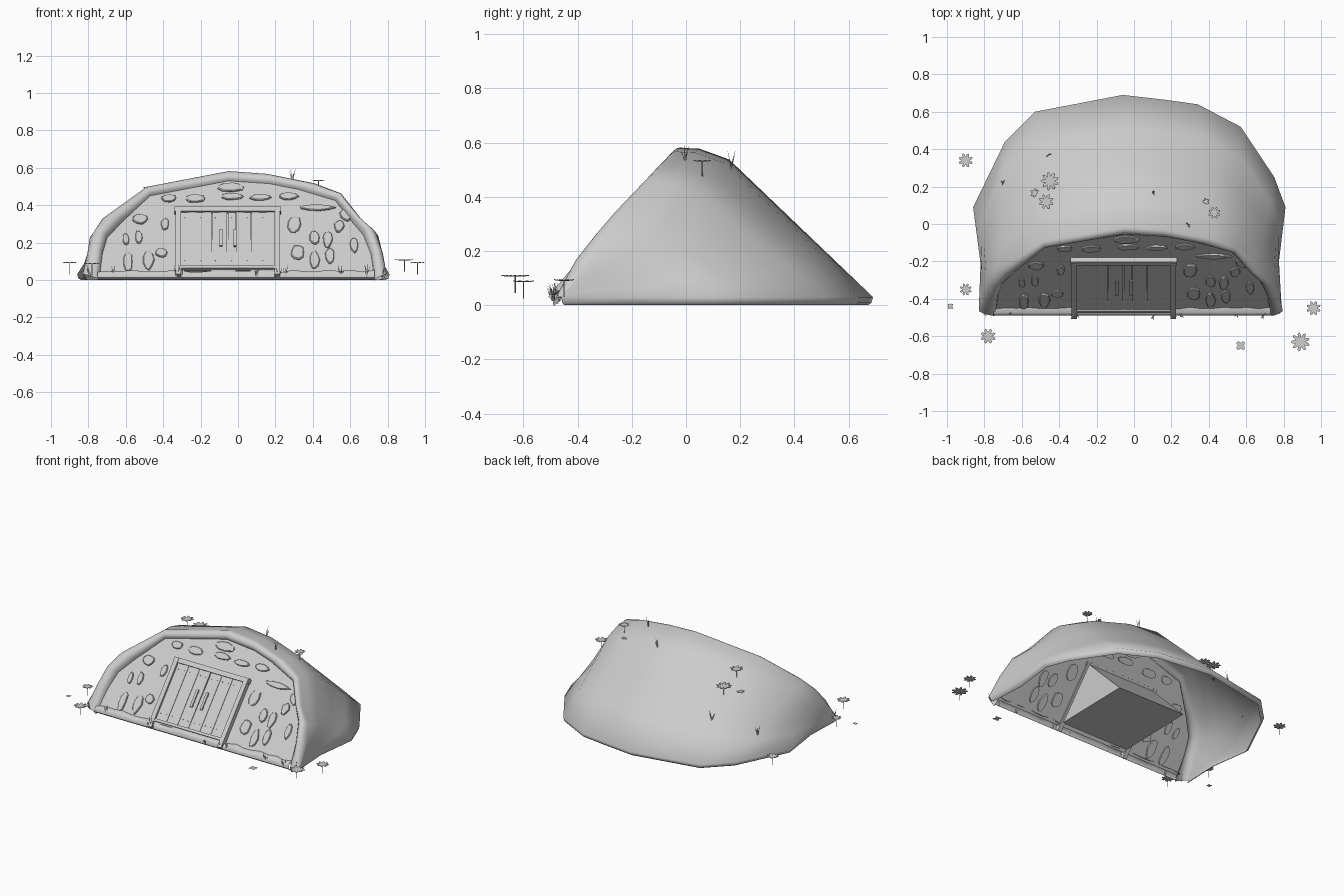
import bpy, bmesh, math, random
from mathutils import Vector
from mathutils.bvhtree import BVHTree

if "Cube" in bpy.data.objects:
    bpy.data.objects.remove(bpy.data.objects["Cube"])

random.seed(4)
gray = bpy.data.materials.new("plain_gray")
gray.diffuse_color = (0.61, 0.61, 0.61, 1)
gray.use_nodes = True
gray.node_tree.nodes["Principled BSDF"].inputs["Base Color"].default_value = gray.diffuse_color


def make(name, verts, faces, smooth=None):
    me = bpy.data.meshes.new(name)
    me.from_pydata([tuple(v) for v in verts], [], faces)
    bm = bmesh.new()
    bm.from_mesh(me)
    bmesh.ops.recalc_face_normals(bm, faces=bm.faces)
    bm.to_mesh(me)
    bm.free()
    me.materials.append(gray)
    ob = bpy.data.objects.new(name, me)
    bpy.context.collection.objects.link(ob)
    if smooth:
        bpy.ops.object.select_all(action='DESELECT')
        ob.select_set(True)
        bpy.context.view_layer.objects.active = ob
        bpy.ops.object.shade_smooth_by_angle(angle=math.radians(smooth))
    return ob


def W(u, v, w=0.0):
    """Leaning wall: u across, v height, w outward from the wall."""
    return Vector((u, -0.49 + 0.83 * v - 0.769 * w, v + 0.639 * w))


class Parts:
    """Collects pieces that become one object."""
    def __init__(self):
        self.v, self.f = [], []

    def prism(self, bottom, top):
        b, n = len(self.v), len(bottom)
        self.v += list(bottom) + list(top)
        self.f += [tuple(range(b, b + n)), tuple(range(b + n, b + 2 * n))]
        self.f += [(b + i, b + (i + 1) % n, b + n + (i + 1) % n, b + n + i) for i in range(n)]

    def wall_box(self, u0, u1, v0, v1, w0, w1):
        ring = [(u0, v0), (u1, v0), (u1, v1), (u0, v1)]
        self.prism([W(u, v, w0) for u, v in ring], [W(u, v, w1) for u, v in ring])

    def build(self, name, smooth=None):
        return make(name, self.v, self.f, smooth)


# Earth mound: rolled front lip lofted back to the ground outline
inner = [(-.74, 0), (-.725, .14), (-.70, .225), (-.62, .31), (-.47, .45), (-.05, .53), (.17, .515),
         (.32, .485), (.52, .425), (.61, .31), (.67, .24), (.71, .14), (.73, 0)]
outer = [(-.83, .03), (-.805, .14), (-.785, .235), (-.73, .32), (-.49, .493), (-.05, .58), (.155, .565),
         (.42, .51), (.556, .455), (.66, .318), (.743, .245), (.775, .14), (.795, .03)]
foot = [(-.83, -.46), (-.82, -.2), (-.86, .09), (-.69, .44), (-.53, .60), (-.06, .69), (.16, .665),
        (.34, .64), (.57, .52), (.75, .25), (.81, .09), (.775, -.2), (.79, -.46)]
verts, faces = [], []
for k, (a, o, g) in enumerate(zip(inner, outer, foot)):
    push = 0.045 * min(1, o[1] / 0.15) * (1 - .5 * max(0, o[1] - .3) / .28)
    O, G = W(*o), Vector((g[0], g[1], 0.03))
    crest = O.lerp(G, 0.24)
    crest.z *= 1 + .2 * min(1, o[1] / .5) if o[1] > .05 else 1
    mix = lambda t, w: W(a[0] + (o[0] - a[0]) * t, a[1] + (o[1] - a[1]) * t, push * w)
    ridge = O.lerp(crest, 0.35) + Vector((0, 0, 0.012 * min(1, o[1] / .5)))
    pull = Vector((.018 if o[0] < 0 else -.018, 0, 0)) if k in (2, 10) else Vector()
    col = [W(a[0], a[1], -.005), mix(.08, .5), mix(.25, .85), mix(.5, 1), mix(.72, .85), mix(.9, .5), O]
    col += [ridge, crest + pull * .4] + [crest.lerp(G, t) + pull for t in (.33, .66)]
    col += [G, Vector((g[0] * .992, g[1] * .992, .008)), Vector((g[0] * .975, g[1] * .975, 0))]
    verts += col
R = len(col)
for k in range(len(inner) - 1):
    for r in range(R - 1):
        i = k * R + r
        faces.append((i, i + 1, i + R + 1, i + R))
make("earth_mound", verts, faces, 80)
tree = BVHTree.FromPolygons([tuple(v) for v in verts], faces)


def ground(x, y):
    hit = tree.ray_cast(Vector((x, y, 2)), Vector((0, 0, -1)))[0]
    return hit.z if hit else 0.0


# Leaning front wall, starting just under the ledge top
wall = [(-.738, .035)] + inner[1:-1] + [(.726, .035)]
make("front_wall", [W(*p) for p in wall], [tuple(range(len(wall)))])

# Stones set into the wall: u, v, width, height
stones = [(-.04, .495, .15, .045), (-.23, .435, .11, .04), (-.03, .445, .11, .035), (.12, .44, .11, .03),
          (.27, .445, .10, .035), (-.37, .435, .08, .04), (.42, .385, .18, .03), (.30, .295, .07, .09),
          (-.52, .325, .08, .05), (-.39, .295, .04, .06), (-.60, .215, .035, .06), (-.53, .225, .04, .07),
          (-.41, .145, .06, .05), (-.59, .095, .05, .10), (-.48, .105, .06, .10), (.32, .145, .07, .07),
          (.41, .225, .05, .07), (.48, .215, .05, .08), (.54, .285, .05, .06), (.58, .345, .07, .06),
          (.41, .105, .05, .09), (.49, .125, .05, .08), (.62, .185, .04, .08)]
pile = Parts()
for u, v, w, h in stones:
    n, rings = 9, []
    jit = [random.uniform(.9, 1.15) for _ in range(n)]
    for s, d in ((1, -.010), (1, .006), (.88, .010)):
        rings.append([W(u + s * jit[i] * w / 2 * math.cos(2 * math.pi * i / n),
                        v + s * jit[i] * h / 2 * math.sin(2 * math.pi * i / n), d) for i in range(n)])
    b = len(pile.v)
    pile.v += rings[0] + rings[1] + rings[2]
    pile.f += [tuple(range(b, b + n)), tuple(range(b + 2 * n, b + 3 * n))]
    pile.f += [(b + q + i, b + q + (i + 1) % n, b + q + n + (i + 1) % n, b + q + n + i)
               for q in (0, n) for i in range(n)]
pile.build("wall_stones")

# Uneven stone ledge along the wall foot, open underneath
N, S = 24, 5
xs = [-.75 + 1.48 * i / N for i in range(N + 1)]
hs = [random.uniform(.042, .056) for _ in xs]
sect = lambda x, h: [(x, -.478, .004), (x, -.49, .014), (x, -.489, h * .75), (x, -.475, h), (x, -.447, h)]
lv = [p for x, h in zip(xs, hs) for p in sect(x, h)]
lf = [(S * i + j, S * i + j + 1, S * i + S + j + 1, S * i + S + j) for i in range(N) for j in range(S - 1)]
make("foot_ledge", lv, lf, 50)

# Wedge-shaped door block running back into the mound
back = Parts()
tri = [(-.472, .05), (-.195, .368), (.11, .06)]
back.prism([(-.31, y, z) for y, z in tri], [(.21, y, z) for y, z in tri])
back.build("door_block")

# Door frame: jambs, lintel, sill
frame = Parts()
frame.wall_box(-.335, -.305, .01, .37, -.01, .034)
frame.wall_box(.195, .225, .01, .37, -.01, .034)
frame.wall_box(-.34, .23, .35, .374, -.005, .03)
frame.wall_box(-.305, .195, .045, .058, -.005, .03)
frame.build("door_frame")

# Two plank doors with handles and nails
doors, handles, nails = Parts(), Parts(), Parts()
for start in (-.305, -.053):
    for i in range(6):
        u = start + i * .0413
        doors.wall_box(u, u + .0405, .058, .35, .008, .019 + .002 * (i % 2))
        for v in (.09, .32):
            nails.wall_box(u + .018, u + .022, v, v + .004, .018, .023)
for u in (-.09, -.015):
    handles.wall_box(u - .008, u + .008, .16, .25, .028, .037)
    for v in (.165, .235):
        handles.wall_box(u - .006, u + .006, v, v + .01, .018, .03)
doors.build("door_planks")
nails.build("door_nails")
handles.build("door_handles")

# Flowers: x, y, height above the ground (None = on the mound), radius, petals
flowers = [(-.90, .34, .09, .04, 8), (-.90, -.35, .09, .034, 8), (-.982, -.44, .04, .018, 4),
           (-.78, -.60, .085, .042, 8), (.57, -.65, .04, .028, 4), (.89, -.63, .105, .052, 9),
           (.96, -.45, .09, .04, 8), (-.45, .23, None, .05, 9), (-.53, .165, None, .026, 6),
           (-.47, .12, None, .042, 8), (.43, .06, None, .034, 8), (.385, .12, None, .018, 5)]
heads, stems = Parts(), Parts()
for x, y, z, r, n in flowers:
    if z is None:
        z = ground(x, y) + (.055 if r > .03 else .012)
    ring = []
    for i in range(4 * n):
        a = 2 * math.pi * i / (4 * n)
        s = (.5, .85, 1, .85)[i % 4] * r
        ring.append((x + s * math.cos(a), y + s * math.sin(a), .006 * s / r))
    if r > .03:
        heads.prism([(p, q, z + t - .003) for p, q, t in ring], [(p, q, z + t) for p, q, t in ring])
        sq = [(.002, 0), (0, .002), (-.002, 0), (0, -.002)]
        stems.prism([(x + p, y + q, z - .06) for p, q in sq], [(x + p, y + q, z) for p, q in sq])
    else:
        b = len(heads.v)
        heads.v += [(p, q, z) for p, q, t in ring]
        heads.f.append(tuple(range(b, b + 4 * n)))
heads.build("flower_heads")
stems.build("flower_stems")

# Grass tufts along the ledge and on the mound
grass = Parts()
tufts = [(-.79, -.48), (-.66, -.49), (-.33, -.495), (-.30, -.49), (.10, -.495), (.22, -.49), (.25, -.495),
         (.55, -.485), (.69, -.49), (.77, -.47), (.29, -.005), (-.70, .22), (-.455, .37), (.10, .165)]
for x, y in tufts:
    z = .015 if y < -.4 else ground(x, y) - .005
    for _ in range(4):
        a, h = random.uniform(0, 6.28), random.uniform(.035, .07)
        dx, dy = .018 * math.cos(a), .018 * math.sin(a)
        base = [(x - .004, y, z), (x + .004, y, z), (x, y + .004, z)]
        tip = Vector((x + dx, y + dy, z + h))
        grass.prism(base, [tip + Vector((p - x, q - y, 0)) * .08 for p, q, _ in base])
grass.build("grass_tufts")
